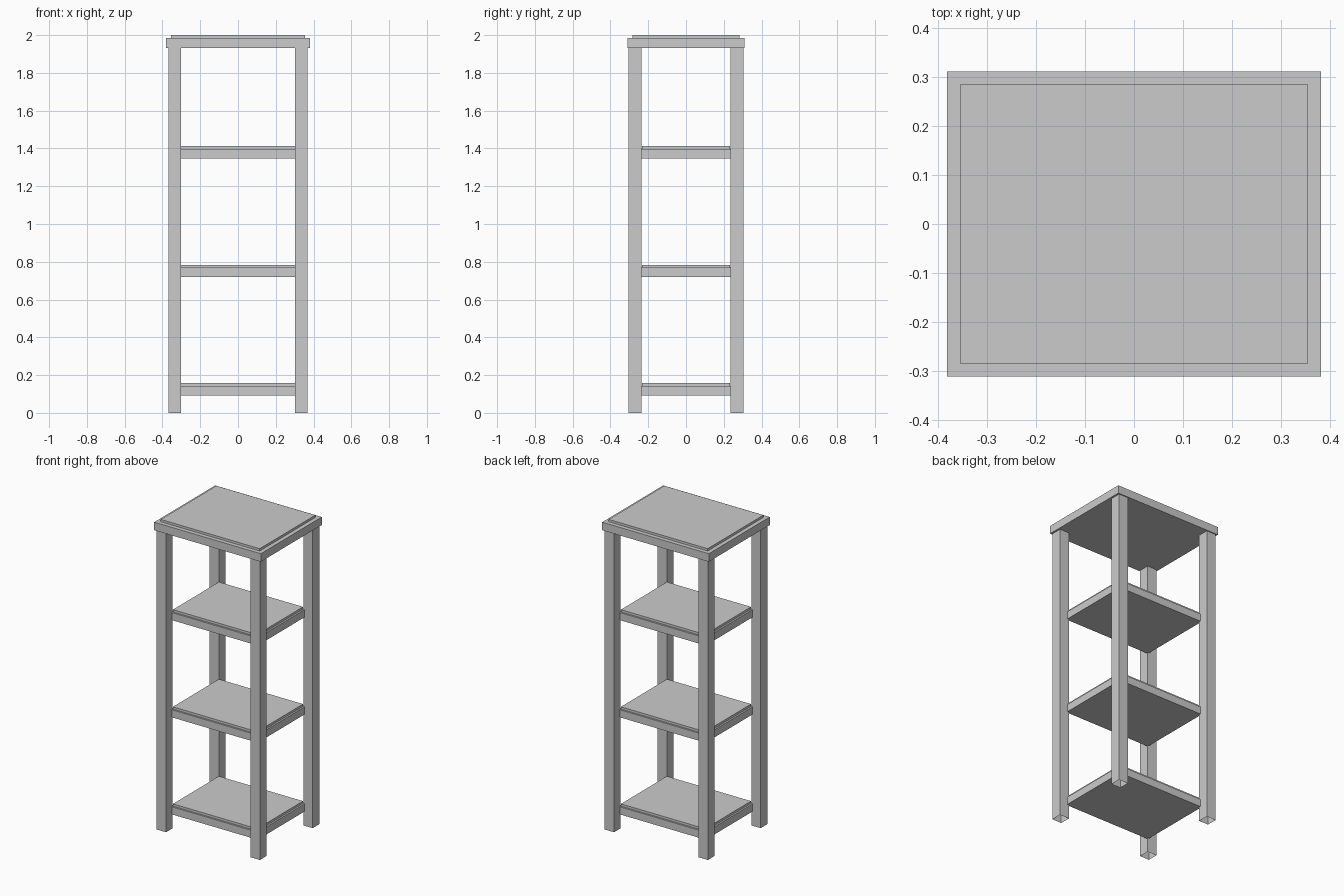
import bpy
import bmesh

if "Cube" in bpy.data.objects:
    bpy.data.objects.remove(bpy.data.objects["Cube"])


def box(name, hx, hy, z0, z1, cx=0.0, cy=0.0, open_bottom=False):
    """Box with half sizes hx, hy between heights z0 and z1."""
    bm = bmesh.new()
    bmesh.ops.create_cube(bm, size=1)
    for v in bm.verts:
        v.co.x = cx + v.co.x * 2 * hx
        v.co.y = cy + v.co.y * 2 * hy
        v.co.z = z1 if v.co.z > 0 else z0
    bm.normal_update()
    if open_bottom:
        down = [f for f in bm.faces if f.normal.z < -0.9]
        bmesh.ops.delete(bm, geom=down, context='FACES_ONLY')
    me = bpy.data.meshes.new(name)
    bm.to_mesh(me)
    bm.free()
    ob = bpy.data.objects.new(name, me)
    bpy.context.collection.objects.link(ob)
    return ob


# four square hollow legs, open at the foot
for sx, side in ((-1, "left"), (1, "right")):
    for sy, end in ((-1, "front"), (1, "back")):
        box(f"{end}_{side}_leg", 0.0335, 0.0345, 0.0, 1.935,
            sx * 0.3355, sy * 0.2695, open_bottom=True)

# three shelves, each a slab with a thin raised panel
for i, z in enumerate((0.093, 0.72, 1.348)):
    box(f"shelf_{i + 1}", 0.312, 0.245, z, z + 0.049)
    box(f"shelf_panel_{i + 1}", 0.301, 0.234, z + 0.049, z + 0.064)

# overhanging top with its raised panel
box("top_slab", 0.381, 0.311, 1.933, 1.985)
box("top_panel", 0.354, 0.284, 1.985, 2.0)
